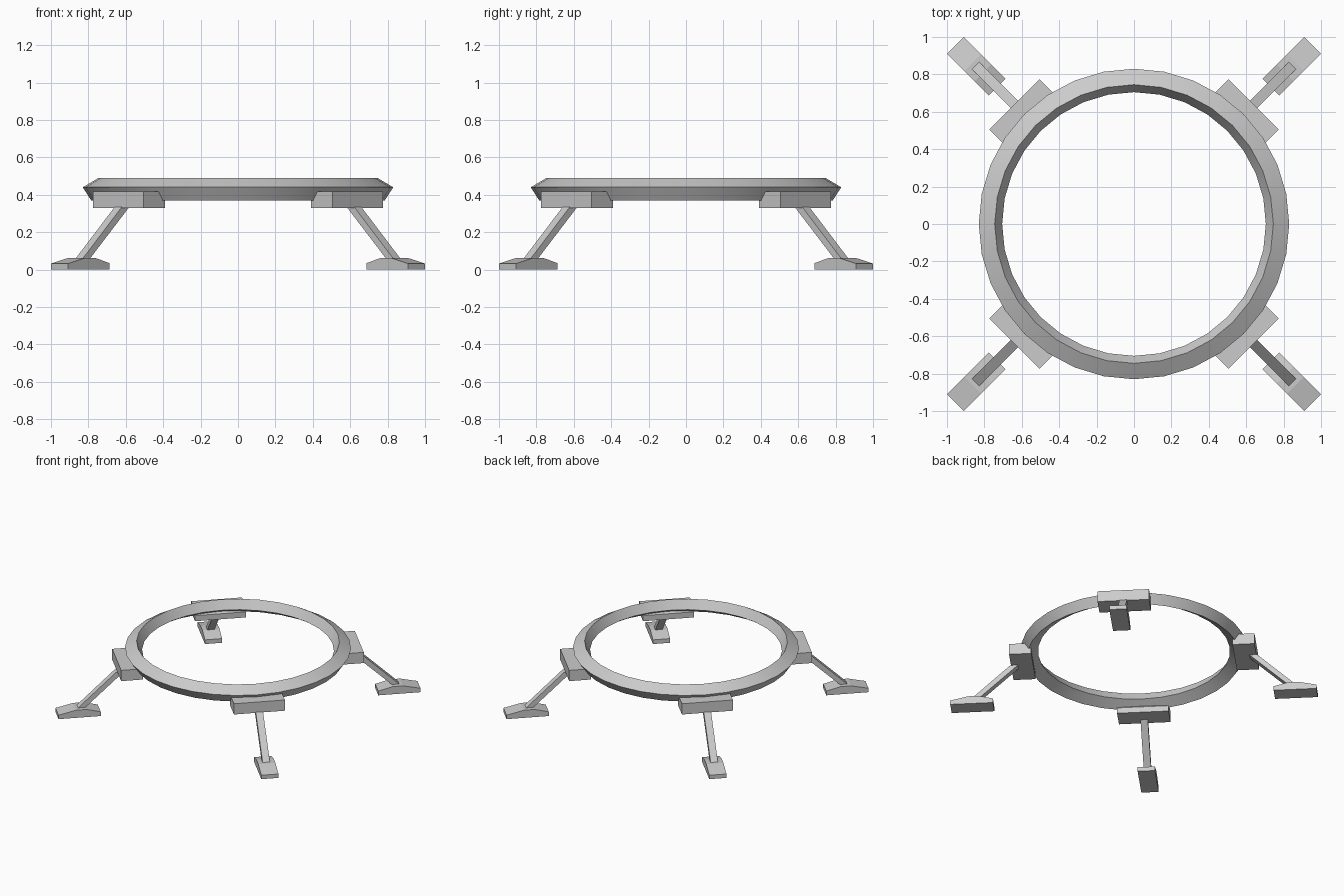
import bpy, bmesh, math
from mathutils import Vector

if "Cube" in bpy.data.objects:
    bpy.data.objects.remove(bpy.data.objects["Cube"])


def make_object(name, bm):
    bmesh.ops.recalc_face_normals(bm, faces=bm.faces)
    mesh = bpy.data.meshes.new(name)
    bm.to_mesh(mesh)
    bm.free()
    obj = bpy.data.objects.new(name, mesh)
    bpy.context.collection.objects.link(obj)
    return obj


def radial_prism(name, profile, half_width, angle):
    """Extrude a (radius, z) profile sideways and turn it around z."""
    out = Vector((math.cos(angle), math.sin(angle), 0))
    side = Vector((-math.sin(angle), math.cos(angle), 0))
    bm = bmesh.new()
    verts = [bm.verts.new(out * r + Vector((0, 0, z)) - side * half_width)
             for r, z in profile]
    face = bm.faces.new(verts)
    ext = bmesh.ops.extrude_face_region(bm, geom=[face])
    moved = [g for g in ext["geom"] if isinstance(g, bmesh.types.BMVert)]
    bmesh.ops.translate(bm, verts=moved, vec=side * half_width * 2)
    return make_object(name, bm)


def ring(name, profile, segments):
    """Revolve a closed (radius, z) profile around z."""
    bm = bmesh.new()
    loops = []
    for i in range(segments):
        a = 2 * math.pi * i / segments
        loops.append([bm.verts.new((r * math.cos(a), r * math.sin(a), z))
                      for r, z in profile])
    n = len(profile)
    for i in range(segments):
        a, b = loops[i], loops[(i + 1) % segments]
        for j in range(n):
            k = (j + 1) % n
            bm.faces.new((a[j], b[j], b[k], a[k]))
    return make_object(name, bm)


# Top ring with a tilted square section
top_ring = ring("top_ring",
                [(0.83, 0.44), (0.745, 0.49), (0.705, 0.42), (0.785, 0.37)], 32)
bpy.ops.object.select_all(action='DESELECT')
top_ring.select_set(True)
bpy.context.view_layer.objects.active = top_ring
bpy.ops.object.shade_smooth_by_angle(angle=math.radians(30))

bracket = [(0.742, 0.33), (0.905, 0.33), (0.905, 0.417), (0.78, 0.417), (0.742, 0.375)]
leg = [(0.845, 0.338), (0.902, 0.338), (1.205, 0.055), (1.15, 0.055)]
foot = [(1.035, 0), (1.35, 0), (1.35, 0.032), (1.22, 0.062), (1.142, 0.062), (1.035, 0.034)]

# Four diagonal supports: bracket under the ring, slanted leg, foot pad
for i in range(4):
    angle = math.radians(45 + 90 * i)
    radial_prism(f"bracket_{i + 1}", bracket, 0.19, angle)
    radial_prism(f"leg_{i + 1}", leg, 0.027, angle)
    radial_prism(f"foot_{i + 1}", foot, 0.064, angle)
